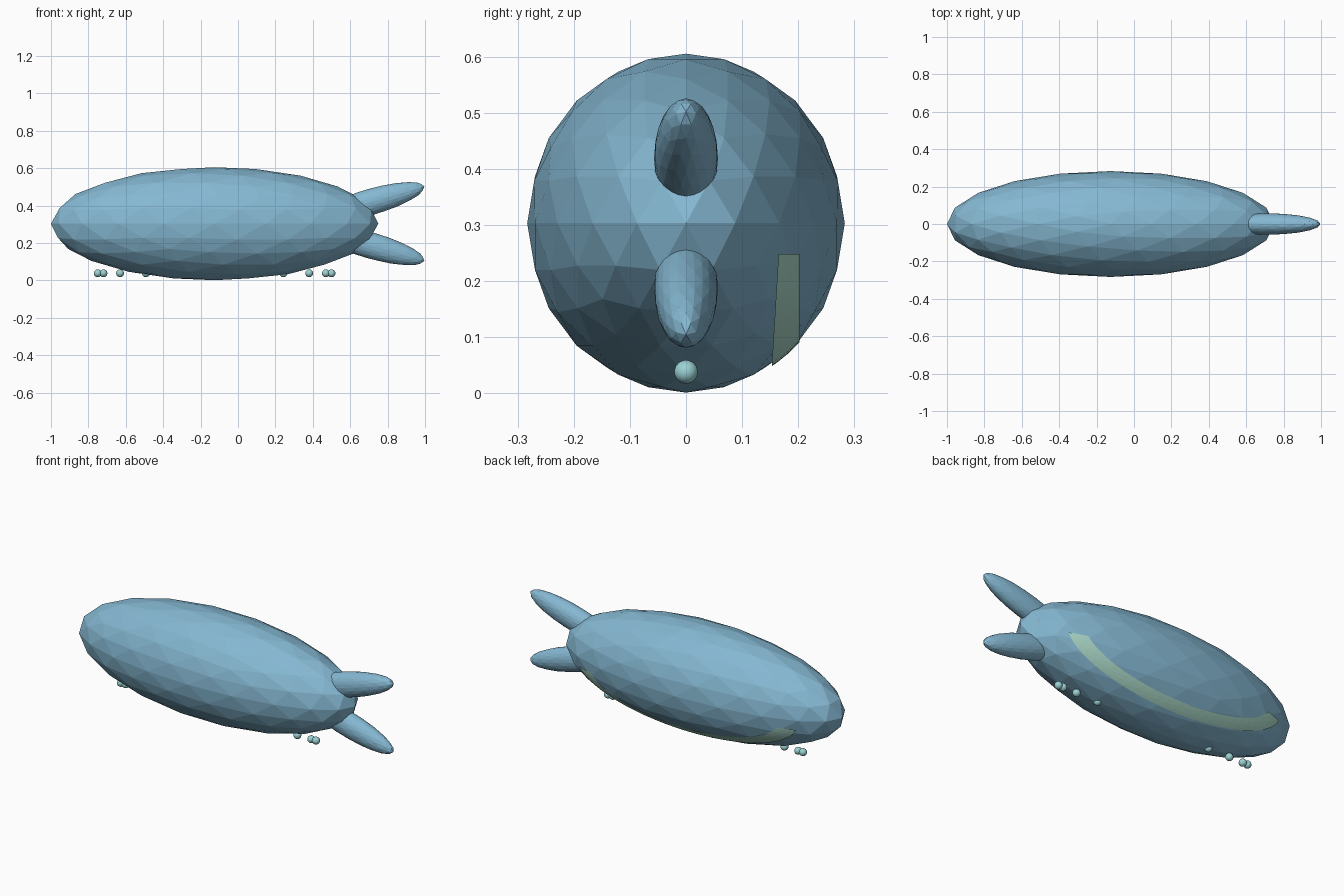
import bpy
import bmesh
import math
from mathutils import Matrix, Vector

cube = bpy.data.objects.get("Cube")
if cube:
    bpy.data.objects.remove(cube, do_unlink=True)


def material(name, rgb):
    mat = bpy.data.materials.new(name)
    mat.use_nodes = True
    color = (*rgb, 1)
    mat.diffuse_color = color
    mat.node_tree.nodes["Principled BSDF"].inputs["Base Color"].default_value = color
    return mat


blue = material("sky blue", (0.235, 0.479, 0.645))
mint = material("pale mint", (0.43, 0.73, 0.61))
aqua = material("light aqua", (0.33, 0.645, 0.658))

CENTER = Vector((-0.125, 0, 0.303))
BODY = Vector((0.875, 0.283, 0.302))


def ellipsoid(name, center, radii, mat, detail=3, tilt=0, cuts=()):
    """Faceted ellipsoid tilted about y; each cut removes the side its normal faces."""
    bm = bmesh.new()
    bmesh.ops.create_icosphere(bm, subdivisions=detail, radius=1)
    bm.transform(Matrix.LocRotScale(
        Vector(center), Matrix.Rotation(tilt, 3, "Y").to_quaternion(), Vector(radii)))
    for point, normal in cuts:
        bmesh.ops.bisect_plane(bm, geom=bm.verts[:] + bm.edges[:] + bm.faces[:],
                               plane_co=point, plane_no=normal, clear_outer=True)
    mesh = bpy.data.meshes.new(name)
    bm.to_mesh(mesh)
    bm.free()
    mesh.materials.append(mat)
    obj = bpy.data.objects.new(name, mesh)
    bpy.context.collection.objects.link(obj)
    return obj


# Faceted body
ellipsoid("body", CENTER, BODY, blue)

# Two tail flukes, mirrored above and below the body axis
for name, side in (("upper_fluke", 1), ("lower_fluke", -1)):
    ellipsoid(name, (0.708, 0, CENTER.z + side * 0.116), (0.3, 0.057, 0.07),
              blue, tilt=-side * math.radians(16))

# Curved smile strip: a thin slice of shell hugging the body
ellipsoid("smile_strip", CENTER, BODY * 1.003, mint, detail=5, cuts=(
    ((0, 0.153, 0.05), (0, -1, 0.06)),
    ((0, 0.202, 0), (0, 1, 0)),
    ((0, 0, 0.248), (0, 0, 1)),
))

# Row of beads under the belly, bunching towards both ends
for side, end in ((-1, "front"), (1, "rear")):
    for step in range(2, 6):
        x = CENTER.x + side * 0.625 * math.sin(math.radians(18 * step))
        bead = ellipsoid(f"{end}_bead_{step - 1}", (x, 0, 0.038), (0.021,) * 3, aqua)
        bead.data.shade_smooth()
